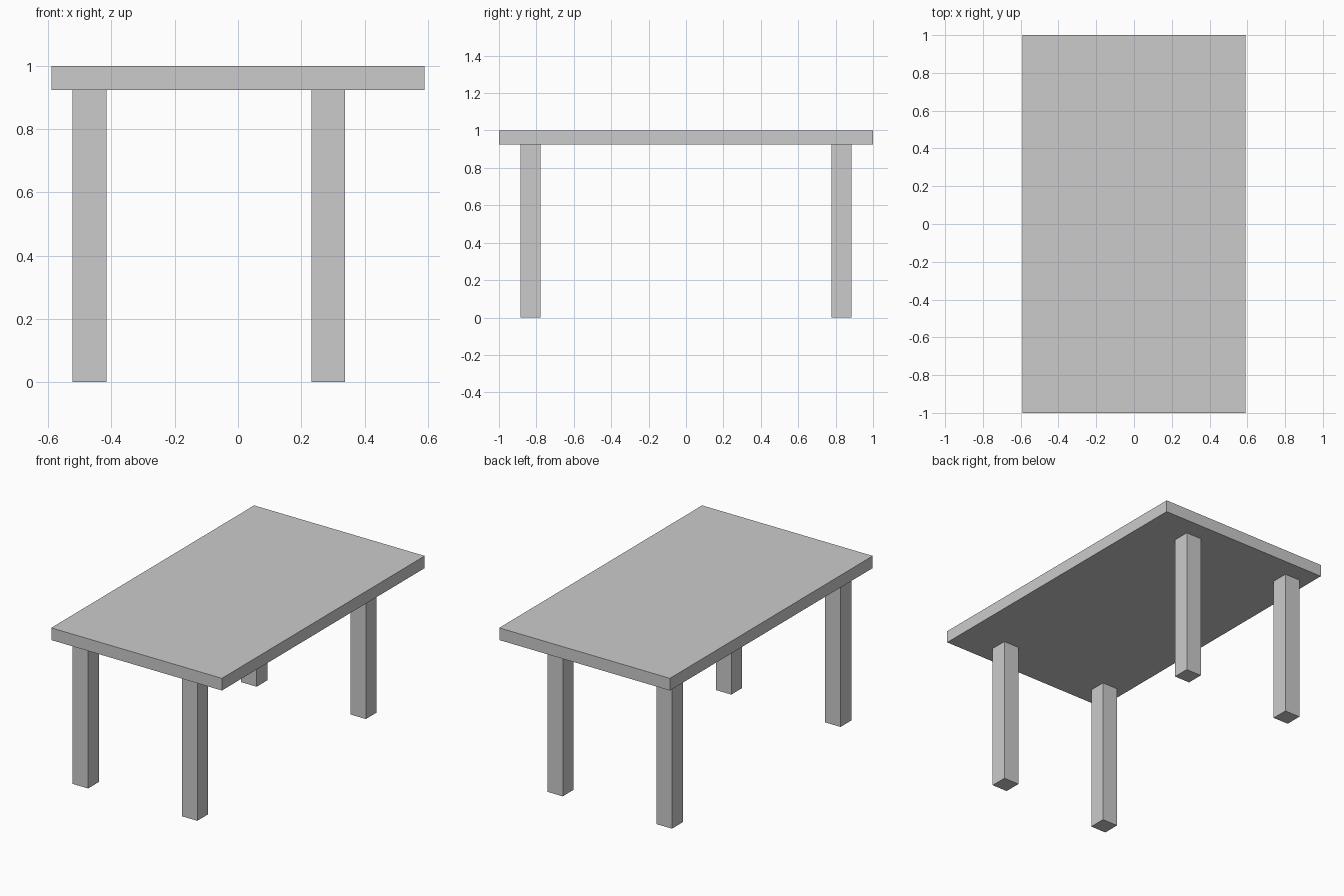
import bpy

if "Cube" in bpy.data.objects:
    bpy.data.objects.remove(bpy.data.objects["Cube"])


def box(name, x, y, z):
    """Box spanning the (min, max) ranges on each axis."""
    bpy.ops.mesh.primitive_cube_add(size=1, location=[(a + b) / 2 for a, b in (x, y, z)])
    ob = bpy.context.object
    ob.name = name
    ob.scale = [b - a for a, b in (x, y, z)]
    bpy.ops.object.transform_apply(location=False, rotation=False, scale=True)
    return ob


TOP_UNDERSIDE = 0.924
LEG_HALF = 0.0535

# table top
box("table_top", (-0.589, 0.589), (-1, 1), (TOP_UNDERSIDE, 1))

# four legs, set off-centre in x under the top
for side, x in (("left", -0.469), ("right", 0.285)):
    for end, y in (("front", -0.831), ("back", 0.831)):
        box(f"{end}_{side}_leg", (x - LEG_HALF, x + LEG_HALF),
            (y - LEG_HALF, y + LEG_HALF), (0, TOP_UNDERSIDE))
